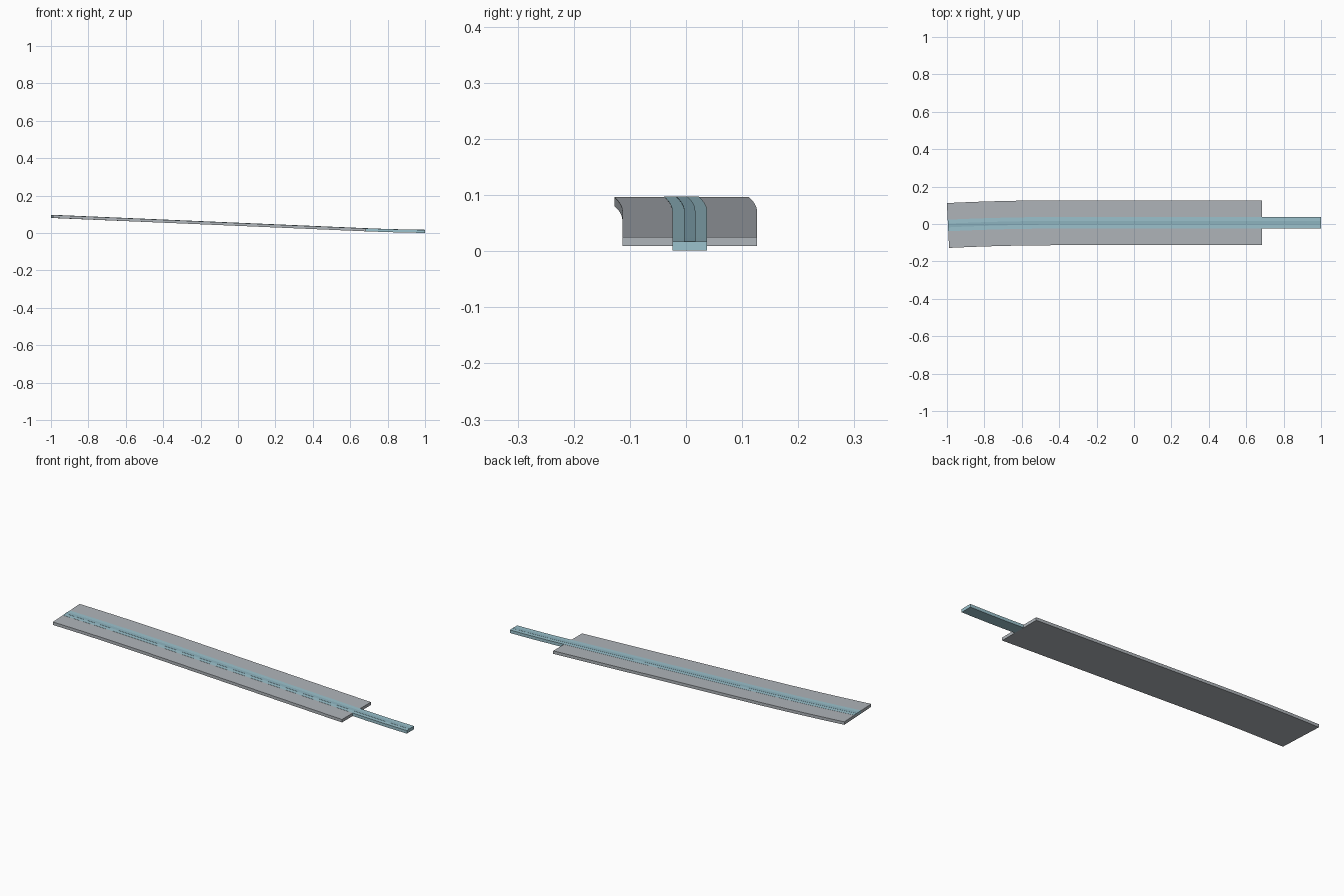
import bpy, bmesh, math

if "Cube" in bpy.data.objects:
    bpy.data.objects.remove(bpy.data.objects["Cube"])

def material(name, rgb):
    m = bpy.data.materials.new(name)
    m.diffuse_color = (*rgb, 1)
    m.use_nodes = True
    m.node_tree.nodes["Principled BSDF"].inputs["Base Color"].default_value = m.diffuse_color
    return m

GREY = material("pale grey", (0.43, 0.46, 0.49))
BLUE = material("pale blue", (0.33, 0.54, 0.61))
DARK = material("muted blue", (0.27, 0.46, 0.53))

BEND, X0, X_SLAB, X1 = -0.4, -0.9945, 0.685, 1.0

def centre(x):
    """Path point on the top surface: gentle slope, bending sideways at the high end."""
    t = max(0, (BEND - x) / (BEND - X0))
    y = 0.0065 - 0.0145 * t * t
    if x < X_SLAB:
        z = 0.0965 - 0.0715 * (x - X0) / (X_SLAB - X0)
    else:
        u = (x - X_SLAB) / (X1 - X_SLAB)
        z = 0.025 - 0.0135 * u + 0.005 * u * u
    slope = 2 * 0.0145 * t / (BEND - X0)
    return y, z, slope

def sweep(name, mat, x_end, left, right, top, bottom):
    """Sweep a rectangular section along the path."""
    xs = [X0 + (BEND - X0) * i / 10 for i in range(10)]
    xs += [BEND, 0.2] + ([X_SLAB] if x_end > X_SLAB else [])
    xs += [X_SLAB + (x_end - X_SLAB) * i / 4 for i in range(1, 4) if x_end > X_SLAB]
    xs.append(x_end)
    bm = bmesh.new()
    rings = []
    for x in xs:
        y, z, s = centre(x)
        n = math.hypot(1, s)
        rings.append([bm.verts.new((x - s / n * w, y + w / n, z + h))
                      for w, h in ((left, bottom), (right, bottom), (right, top), (left, top))])
    for a, b in zip(rings, rings[1:]):
        for i in range(4):
            j = (i + 1) % 4
            bm.faces.new((a[i], a[j], b[j], b[i]))
    bm.faces.new(rings[0])
    bm.faces.new(rings[-1])
    bmesh.ops.recalc_face_normals(bm, faces=bm.faces)
    me = bpy.data.meshes.new(name)
    bm.to_mesh(me)
    bm.free()
    me.materials.append(mat)
    ob = bpy.data.objects.new(name, me)
    bpy.context.collection.objects.link(ob)
    return ob

# Wide grey deck
sweep("deck", GREY, X_SLAB, -0.12, 0.12, 0, -0.0157)
# Narrow blue channel running through the deck and out past its low end
sweep("channel", BLUE, X1, -0.031, 0.031, 0.0006, -0.0155)
# Thin centre stripe on the channel
sweep("centre_stripe", DARK, X1, -0.010, 0.010, 0.0012, 0.0002)
